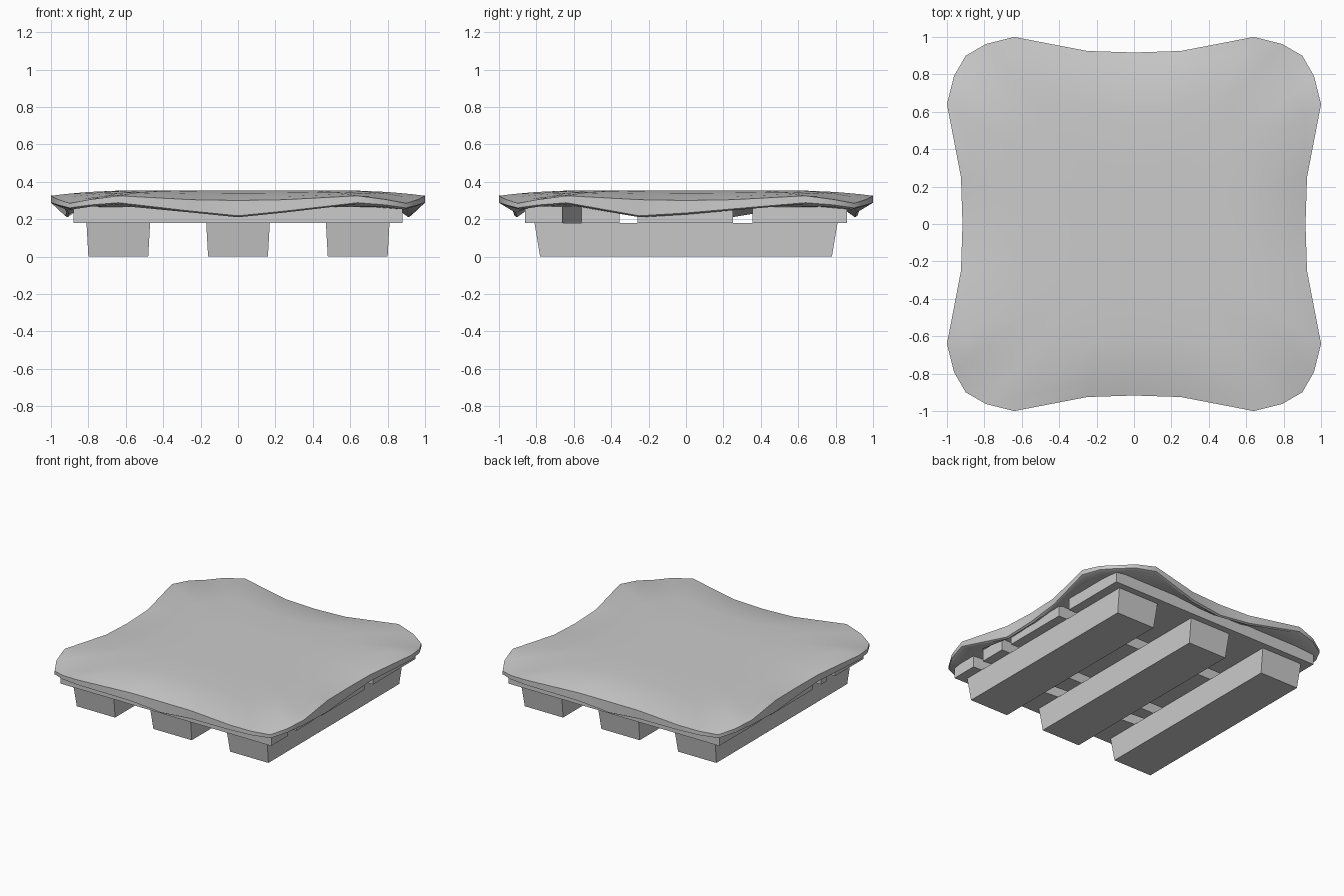
import bpy, bmesh, math

if "Cube" in bpy.data.objects:
    bpy.data.objects.remove(bpy.data.objects["Cube"])


def finish(bm, name, smooth=None):
    bmesh.ops.recalc_face_normals(bm, faces=bm.faces)
    me = bpy.data.meshes.new(name)
    bm.to_mesh(me)
    bm.free()
    ob = bpy.data.objects.new(name, me)
    bpy.context.collection.objects.link(ob)
    if smooth:
        bpy.ops.object.select_all(action='DESELECT')
        ob.select_set(True)
        bpy.context.view_layer.objects.active = ob
        bpy.ops.object.shade_smooth_by_angle(angle=math.radians(smooth))
    return ob


def prism(name, bottom, top, z0, z1):
    """Solid between two matching plan outlines."""
    bm = bmesh.new()
    lo = [bm.verts.new((x, y, z0)) for x, y in bottom]
    hi = [bm.verts.new((x, y, z1)) for x, y in top]
    bm.faces.new(lo)
    bm.faces.new(hi)
    n = len(lo)
    for i in range(n):
        j = (i + 1) % n
        bm.faces.new((lo[i], lo[j], hi[j], hi[i]))
    return finish(bm, name)


def rect(cx, hx, hy):
    return [(cx - hx, -hy), (cx + hx, -hy), (cx + hx, hy), (cx - hx, hy)]


# Tapered runners
for name, cx in (("left", -0.64), ("middle", 0), ("right", 0.64)):
    prism("runner_" + name, rect(cx, 0.16, 0.78), rect(cx, 0.17, 0.81), 0, 0.18)

# Deck boards: y edges at the left end, then at the right end
boards = [(-0.86, -0.52, -0.86, -0.66), (-0.42, -0.355, -0.56, -0.355),
          (-0.26, 0.25, -0.26, 0.25), (0.355, 0.86, 0.355, 0.86)]
for i, (l0, l1, r0, r1) in enumerate(boards):
    plan = [(-0.88, l0), (0.88, r0), (0.88, r1), (-0.88, l1)]
    prism(f"deck_board_{i + 1}", plan, plan, 0.18, 0.267)

# Draped cover: one side's (along, outward) plan points with rim heights, turned four times
plan = [(-0.64, 1.0), (-0.25, 0.925), (0, 0.917), (0.25, 0.925), (0.64, 1.0),
        (0.79, 0.963), (0.9, 0.9), (0.963, 0.79)]
rim_top = [0.325, 0.304, 0.30, 0.304, 0.325, 0.305, 0.285, 0.305]
front_low = [0.28, 0.235, 0.21, 0.235, 0.28, 0.268, 0.252, 0.268]
side_low = [0.28, 0.21, 0.225, 0.247, 0.28, 0.268, 0.252, 0.268]
outline = []
for k in range(4):
    a = k * math.pi / 2
    low = side_low if k % 2 else front_low
    for (u, v), zt, zb in zip(plan, rim_top, low):
        x, y = u, -v
        outline.append((x * math.cos(a) - y * math.sin(a),
                        x * math.sin(a) + y * math.cos(a), zt, zb))

bm = bmesh.new()


def ring(s, height):
    return [bm.verts.new((x * s, y * s, height(zt, zb))) for x, y, zt, zb in outline]


def blend(f):
    return lambda zt, zb: zt + (0.352 - zt) * f


rings = [ring(0.9, lambda zt, zb: 0.266),
         ring(0.985, lambda zt, zb: zb),
         ring(1, lambda zt, zb: zb + 0.008),
         ring(1, lambda zt, zb: zt)]
rings += [ring(s, blend(f)) for s, f in ((0.92, 0.35), (0.8, 0.75), (0.65, 1), (0.33, 1))]
n = len(outline)
for a, b in zip(rings, rings[1:]):
    for i in range(n):
        j = (i + 1) % n
        bm.faces.new((a[i], a[j], b[j], b[i]))
bm.faces.new(rings[0])
bm.faces.new(rings[-1])
finish(bm, "draped_cover", 35)
